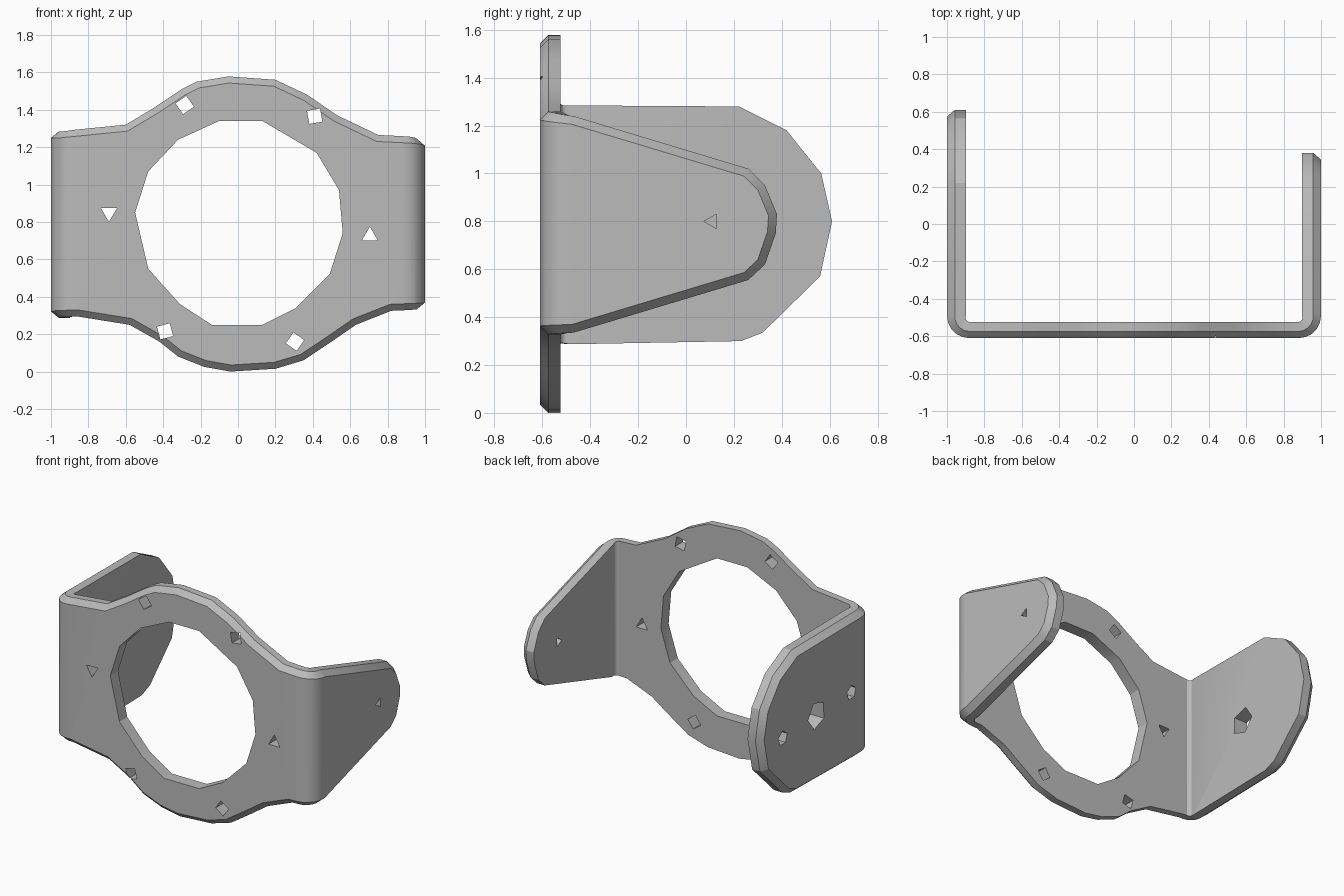
import bpy, bmesh, math
from mathutils import Vector

cube = bpy.data.objects.get("Cube")
if cube:
    bpy.data.objects.remove(cube, do_unlink=True)

THICK = 0.085      # sheet thickness
FRONT = -0.61      # outer face of the front web
BEND_X = 0.88      # where each bend starts
RADIUS = 0.12      # outer bend radius
ARC = RADIUS * math.pi / 2


def flange(side, y, z):
    """Position on the unfolded sheet of a point on a side flange."""
    return side * (BEND_X + ARC + y - FRONT - RADIUS), z


def prism(name, polygons, bevel=0.0):
    """Object made of flat polygons (points, start depth, end depth) extruded along y."""
    bm = bmesh.new()
    for points, start, end in polygons:
        face = bm.faces.new([bm.verts.new((s, start, z)) for s, z in points])
        rim = list(face.edges)
        result = bmesh.ops.extrude_face_region(bm, geom=[face], use_keep_orig=True)
        moved = [v for v in result["geom"] if isinstance(v, bmesh.types.BMVert)]
        bmesh.ops.translate(bm, verts=moved, vec=(0, end - start, 0))
        if bevel:
            bmesh.ops.bevel(bm, geom=rim, offset=bevel, segments=1, affect="EDGES")
    bmesh.ops.recalc_face_normals(bm, faces=bm.faces[:])
    mesh = bpy.data.meshes.new(name)
    bm.to_mesh(mesh)
    bm.free()
    obj = bpy.data.objects.new(name, mesh)
    bpy.context.collection.objects.link(obj)
    return obj


def ring(center, radius, sides, turn):
    """Regular polygon, first corner at the given angle in degrees."""
    angles = [math.radians(turn) + math.tau * i / sides for i in range(sides)]
    return [(center[0] + radius * math.cos(a), center[1] + radius * math.sin(a)) for a in angles]


def fold(p):
    """Bend a point of the flat sheet into the bracket shape."""
    side = math.copysign(1, p.x)
    run, depth = abs(p.x) - BEND_X, p.y
    if run <= 0:
        return Vector((p.x, FRONT + depth, p.z))
    depth *= 1 + 0.2 * min(run / ARC, 1)
    a = min(run / ARC, 1) * math.pi / 2
    x = BEND_X + (RADIUS - depth) * math.sin(a)
    y = FRONT + RADIUS - (RADIUS - depth) * math.cos(a) + max(run - ARC, 0)
    return Vector((side * x, y, p.z))


# Unfolded outline: wide round flange, ring-shaped web, tapered flange
web_top = [(-0.95, 1.285), (-0.60, 1.32), (-0.45, 1.41), (-0.30, 1.51), (-0.22, 1.55),
           (-0.05, 1.578), (0.20, 1.56), (0.37, 1.48), (0.53, 1.37), (0.75, 1.265), (0.95, 1.255)]
small_end = [(-0.47, 1.24), (0.26, 1.02), (0.33, 0.95), (0.38, 0.83),
             (0.375, 0.75), (0.33, 0.62), (0.26, 0.555), (-0.47, 0.335)]
web_bottom = [(0.95, 0.33), (0.82, 0.325), (0.63, 0.25), (0.50, 0.16), (0.35, 0.06), (0.20, 0.015),
              (-0.04, 0.0), (-0.18, 0.025), (-0.32, 0.08), (-0.42, 0.16), (-0.58, 0.25), (-0.86, 0.295)]
large_end = [(-0.47, 0.287), (0.23, 0.30), (0.32, 0.335), (0.56, 0.57),
             (0.61, 0.80), (0.565, 1.0), (0.42, 1.18), (0.22, 1.28)]
outline = (web_top + [flange(1, y, z) for y, z in small_end]
           + web_bottom + [flange(-1, y, z) for y, z in large_end])
bracket = prism("bent_bracket", [(outline, 0, THICK)], bevel=0.035)

# Large opening and fixing holes
opening = [(-0.10, 1.34), (0.13, 1.34), (0.42, 1.17), (0.54, 0.97), (0.56, 0.74),
           (0.49, 0.52), (0.31, 0.34), (0.13, 0.25), (-0.14, 0.25), (-0.31, 0.36),
           (-0.48, 0.55), (-0.55, 0.85), (-0.48, 1.07), (-0.32, 1.24)]
holes = [
    ((-0.285, 1.425), 0.05, 4, 80), ((0.41, 1.365), 0.05, 4, 55),
    ((-0.69, 0.85), 0.05, 3, 270), ((0.705, 0.725), 0.05, 3, 90),
    ((-0.39, 0.215), 0.05, 4, 60), ((0.305, 0.16), 0.05, 4, 100),
    (flange(1, 0.11, 0.80), 0.035, 3, 180), (flange(-1, 0.0, 0.76), 0.095, 5, 110),
]
sockets = [flange(-1, -0.38, 0.77), flange(-1, 0.37, 0.74)]
cuts = [(opening, -0.1, 0.2)]
cuts += [(ring(c, r, n, t), -0.1, 0.2) for c, r, n, t in holes]
cuts += [(ring(c, 0.05, 5, 90), -0.1, 0.065) for c in sockets]
cutter = prism("hole_cutter", cuts)
cutter.hide_render = True

cut = bracket.modifiers.new("holes", "BOOLEAN")
cut.operation, cut.solver, cut.object = "DIFFERENCE", "EXACT", cutter
bpy.context.view_layer.update()
flat = bpy.data.meshes.new_from_object(bracket.evaluated_get(bpy.context.evaluated_depsgraph_get()))
bracket.modifiers.clear()
bracket.data = flat
bpy.data.objects.remove(cutter, do_unlink=True)

# Score the sheet along the bends, then fold both flanges back
bm = bmesh.new()
bm.from_mesh(flat)
STEPS = 5
for side in (-1, 1):
    for i in range(STEPS + 1):
        bmesh.ops.bisect_plane(bm, geom=bm.verts[:] + bm.edges[:] + bm.faces[:], dist=1e-5,
                               plane_co=(side * (BEND_X + ARC * i / STEPS), 0, 0), plane_no=(1, 0, 0))
bmesh.ops.triangulate(bm, faces=[f for f in bm.faces if len(f.verts) > 4])
for v in bm.verts:
    v.co = fold(v.co)
bmesh.ops.recalc_face_normals(bm, faces=bm.faces[:])
bm.to_mesh(flat)
bm.free()

# Plain grey metal
grey = bpy.data.materials.new("grey_metal")
grey.use_nodes = True
colour = (0.5, 0.5, 0.5, 1)
grey.diffuse_color = colour
grey.node_tree.nodes["Principled BSDF"].inputs["Base Color"].default_value = colour
bracket.data.materials.clear()
bracket.data.materials.append(grey)

bpy.ops.object.select_all(action="DESELECT")
bracket.select_set(True)
bpy.context.view_layer.objects.active = bracket
bpy.ops.object.shade_smooth_by_angle(angle=math.radians(25))
